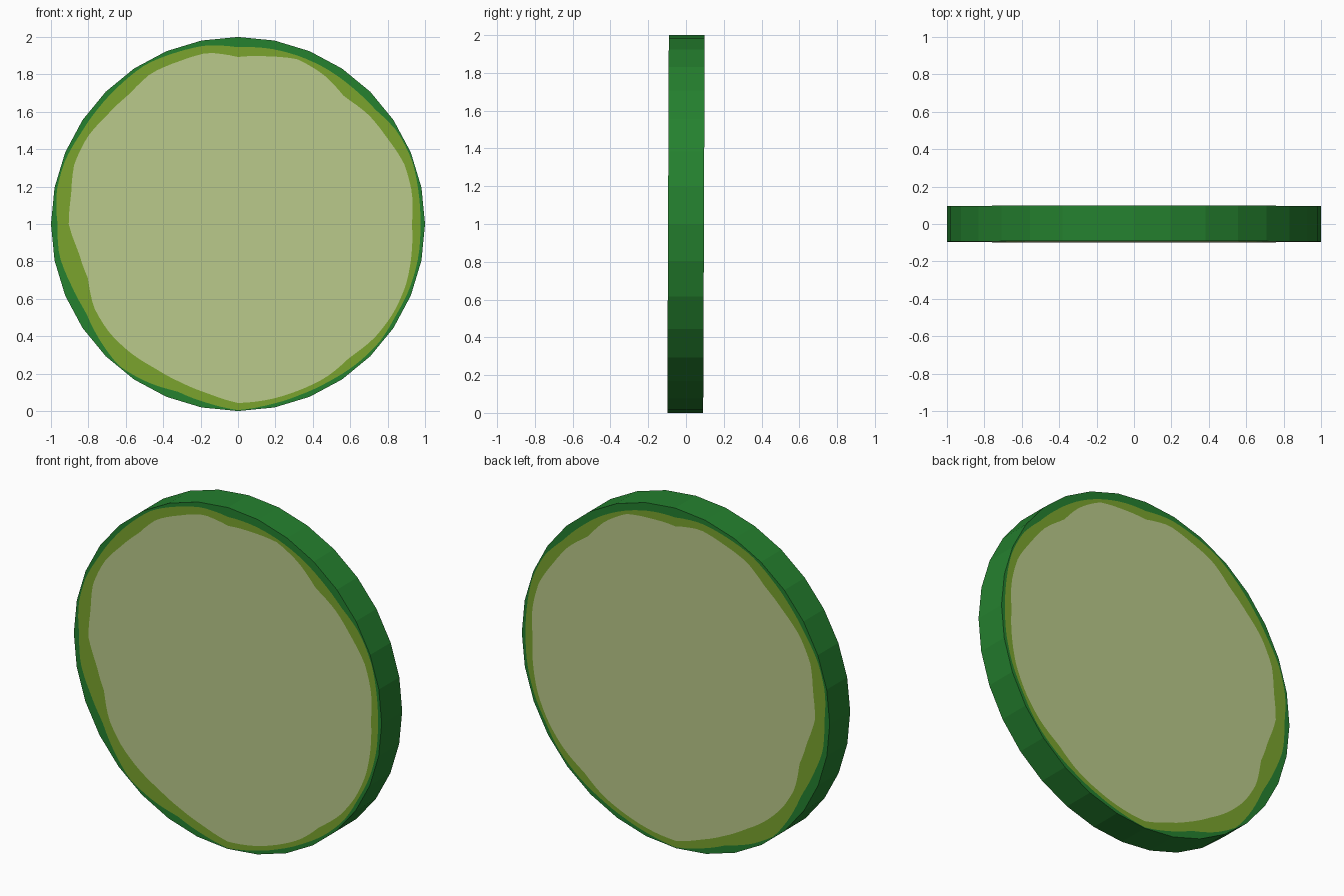
import bpy, bmesh, math

if "Cube" in bpy.data.objects:
    bpy.data.objects.remove(bpy.data.objects["Cube"])

SIDES, SUB = 32, 4          # 32-sided slice, each side split for the wavy bands
N = SIDES * SUB
HALF = 0.095                # half thickness
STEP = math.tau / SIDES

# Radii of the wavy colour borders, every 10 degrees from +x
BAND = [.975, .98, .99, .985, .955, .952, .955, .955, .953, .945, .97, .975,
        .985, .975, .97, .97, .985, .985, .965, .97, .95, .94, .965, .99,
        .975, .952, .97, .995, .98, .972, .972, .98, .985, .975, .98, .98]
FLESH = [.93, .945, .945, .92, .91, .886, .92, .937, .91, .893, .93, .925,
         .93, .905, .91, .93, .932, .905, .905, .865, .853, .89, .9, .897,
         .89, .9, .92, .957, .953, .947, .945, .93, .95, .957, .955, .942]


def material(name, rgb):
    m = bpy.data.materials.new(name)
    m.diffuse_color = (*rgb, 1)
    m.use_nodes = True
    m.node_tree.nodes["Principled BSDF"].inputs["Base Color"].default_value = m.diffuse_color
    return m


def sample(table, a):
    """Linear look-up in a closed table of radii."""
    t = a / math.tau * len(table)
    i = int(t)
    f = t - i
    return table[i % len(table)] * (1 - f) + table[(i + 1) % len(table)] * f


def rim_radius(a):
    """Radius of the regular polygon outline at angle a."""
    return math.cos(STEP / 2) / math.cos(a % STEP - STEP / 2)


bm = bmesh.new()


def ring(y, radius):
    verts = []
    for i in range(N):
        a = math.tau * i / N + 1e-9
        r = radius(a)
        z = r * math.sin(a)
        # the slice leans very slightly
        verts.append(bm.verts.new((r * math.cos(a), y + 0.004 * z, 1 + z)))
    return verts


def bridge(r0, r1, mat):
    for i in range(N):
        j = (i + 1) % N
        bm.faces.new((r0[i], r0[j], r1[j], r1[i])).material_index = mat


# Two cut faces: skin edge, green band, pale flesh
edges = []
for y in (-HALF, HALF):
    outer = ring(y, rim_radius)
    band = ring(y, lambda a: min(sample(BAND, a), rim_radius(a) - 0.002))
    flesh = ring(y, lambda a: min(sample(FLESH, a), rim_radius(a) - 0.02))
    bridge(outer, band, 0)
    bridge(band, flesh, 1)
    centre = bm.verts.new((0, y, 1))
    for i in range(N):
        bm.faces.new((flesh[i], flesh[(i + 1) % N], centre)).material_index = 2
    edges.append(outer)

# Skin around the edge
bridge(edges[0], edges[1], 0)
bmesh.ops.recalc_face_normals(bm, faces=bm.faces)

mesh = bpy.data.meshes.new("vegetable_slice")
bm.to_mesh(mesh)
bm.free()
for name, rgb in (("dark green skin", (.018, .218, .028)),
                  ("olive green band", (.195, .366, .027)),
                  ("pale green flesh", (.49, .585, .255))):
    mesh.materials.append(material(name, rgb))
bpy.context.collection.objects.link(bpy.data.objects.new("vegetable_slice", mesh))
